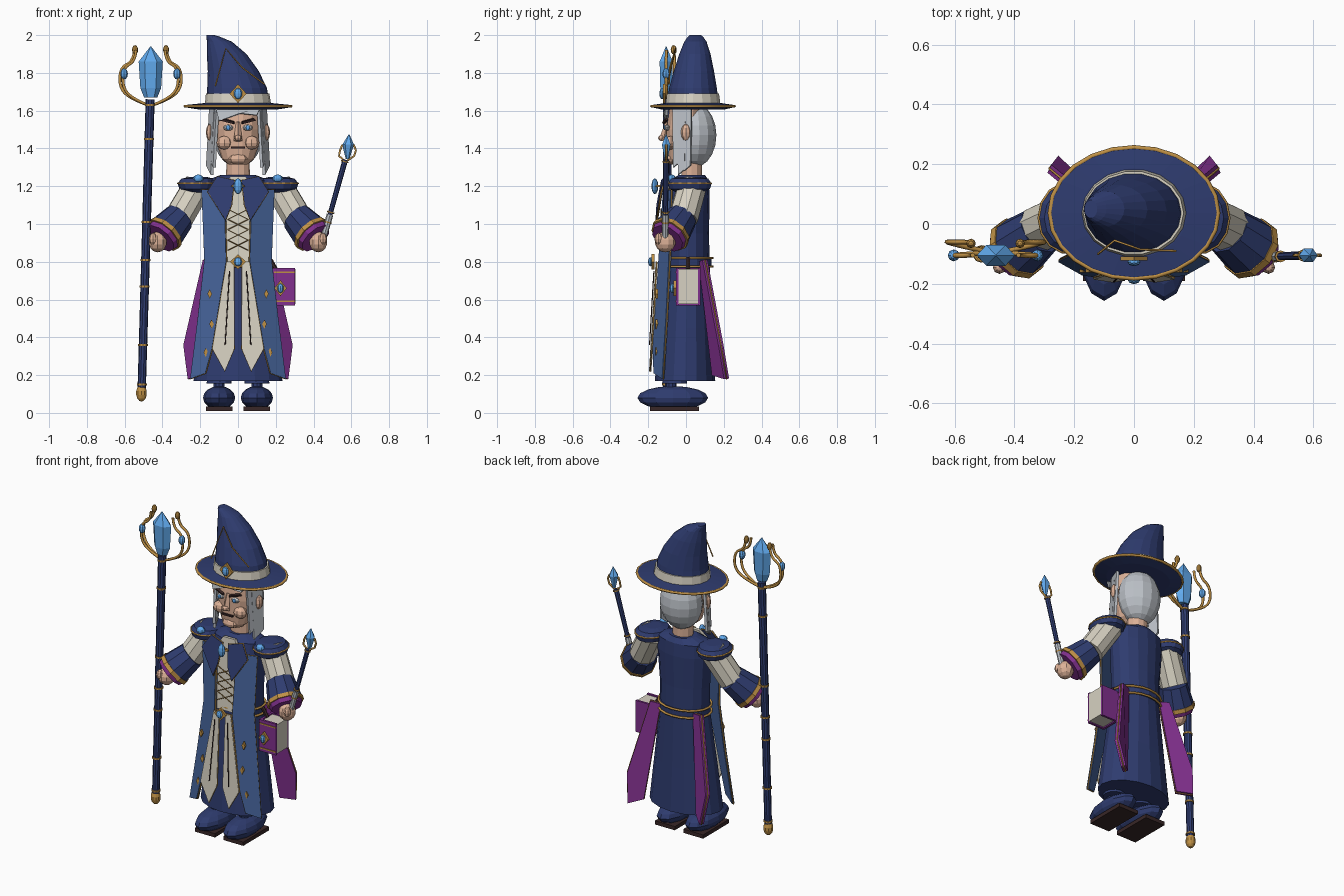
import bpy, bmesh, math
from mathutils import Vector, Matrix

COLORS = dict(navy=(.028, .045, .16), blue=(.06, .125, .32), gold=(.52, .28, .06),
              cream=(.68, .64, .54), purple=(.22, .03, .27), skin=(.72, .44, .31),
              hair=(.5, .53, .57), gem=(.12, .4, .85), brown=(.04, .02, .02), white=(.8, .8, .8))
MATS = {}
for key, c in COLORS.items():
    MATS[key] = bpy.data.materials.new(key)
    MATS[key].diffuse_color = (*c, 1)


def link(name, data, mat):
    data.materials.append(MATS[mat])
    ob = bpy.data.objects.new(name, data)
    bpy.context.collection.objects.link(ob)
    return ob


def finish(name, bm, mat):
    bmesh.ops.recalc_face_normals(bm, faces=bm.faces)
    me = bpy.data.meshes.new(name)
    bm.to_mesh(me)
    bm.free()
    return link(name, me, mat)


def loft(name, rings, mat, n=16):
    """Capped stack of horizontal ellipses: (x, y, z, rx, ry)."""
    bm = bmesh.new()
    loops = [[bm.verts.new((x + rx * math.cos(2 * math.pi * i / n), y + ry * math.sin(2 * math.pi * i / n), z))
              for i in range(n)] for x, y, z, rx, ry in rings]
    for a, b in zip(loops, loops[1:]):
        for i in range(n):
            bm.faces.new((a[i], a[(i + 1) % n], b[(i + 1) % n], b[i]))
    bm.faces.new(loops[0])
    bm.faces.new(loops[-1])
    return finish(name, bm, mat)


def rod(name, a, b, r1, r2, mat, n=10):
    a, b = Vector(a), Vector(b)
    d = b - a
    m = Matrix.Translation((a + b) / 2) @ d.to_track_quat('Z', 'Y').to_matrix().to_4x4()
    bm = bmesh.new()
    bmesh.ops.create_cone(bm, cap_ends=True, segments=n, radius1=r1, radius2=r2, depth=d.length, matrix=m)
    return finish(name, bm, mat)


def ball(name, c, r, mat, u=10, v=7):
    bm = bmesh.new()
    bmesh.ops.create_uvsphere(bm, u_segments=u, v_segments=v, radius=1,
                              matrix=Matrix.Translation(c) @ Matrix.Diagonal((*r, 1)))
    return finish(name, bm, mat)


def box(name, c, size, mat):
    bm = bmesh.new()
    bmesh.ops.create_cube(bm, size=1, matrix=Matrix.Translation(c) @ Matrix.Diagonal((*size, 1)))
    return finish(name, bm, mat)


def tube(name, pts, r, mat, closed=False, smooth=False):
    cu = bpy.data.curves.new(name, 'CURVE')
    cu.dimensions, cu.bevel_depth, cu.bevel_resolution = '3D', r, 1
    cu.resolution_u, cu.use_fill_caps = 4, True
    sp = cu.splines.new('NURBS' if smooth else 'POLY')
    sp.points.add(len(pts) - 1)
    for p, co in zip(sp.points, pts):
        p.co = (*co, 1)
    sp.use_cyclic_u = closed
    if smooth:
        sp.order_u, sp.use_endpoint_u = 3, not closed
    return link(name, cu, mat)


def plate(name, pts, thick, mat, trim=0):
    bm = bmesh.new()
    bm.faces.new([bm.verts.new(p) for p in pts])
    ob = finish(name, bm, mat)
    mod = ob.modifiers.new('thickness', 'SOLIDIFY')
    mod.thickness, mod.offset = thick, 0
    if trim:
        tube(name + '_trim', pts, trim, 'gold', closed=True)


def hoop(name, c, rx, ry, r, mat, n=20):
    return tube(name, [(c[0] + rx * math.cos(2 * math.pi * i / n), c[1] + ry * math.sin(2 * math.pi * i / n), c[2])
                       for i in range(n)], r, mat, closed=True)


def brooch(name, c, w, h):
    x, y, z = c
    plate(name + '_setting', [(x - w, y, z), (x, y, z - h), (x + w, y, z), (x, y, z + h)], .014, 'gold')
    ball(name + '_gem', (x, y - .012, z), (w * .5, .014, h * .6), 'gem', 8, 6)


# robe, torso and belt
loft('robe_skirt', [(0, -.005, .17, .235, .16), (0, 0, .45, .2, .14), (0, .01, .8, .155, .115)], 'navy')
loft('coat_torso', [(0, .01, .78, .155, .115), (0, .01, .95, .16, .112), (0, .015, 1.15, .175, .11),
                    (0, .02, 1.23, .17, .1), (0, .03, 1.26, .09, .07)], 'navy')
for z in (.775, .82):
    hoop('belt_cord', (0, .01, z), .165, .13, .007, 'gold')
loft('belt', [(0, .01, .775, .16, .124), (0, .01, .82, .16, .124)], 'navy')
plate('shirt_front', [(-.07, -.115, .8), (.07, -.115, .8), (.075, -.1, 1.2), (.04, -.08, 1.25),
                      (-.04, -.08, 1.25), (-.075, -.1, 1.2)], .02, 'cream')
for i in range(4):
    z = .86 + i * .055
    for s in (-1, 1):
        tube('lacing', [(-.055 * s, -.132, z), (.055 * s, -.132, z + .055)], .0025, 'gold')

# mirrored clothing panels
for s in (-1, 1):
    plate('coat_front', [(.07 * s, -.115, 1.18), (.19 * s, -.075, 1.18), (.175 * s, -.085, .81), (.21 * s, -.1, .5),
                         (.25 * s, -.12, .18), (.17 * s, -.165, .21), (.135 * s, -.17, .34), (.06 * s, -.14, .8)],
          .016, 'blue', .004)
    plate('lapel', [(.11 * s, -.105, 1.25), (.16 * s, -.13, 1.17), (.065 * s, -.155, 1.02), (.035 * s, -.15, 1.1),
                    (.02 * s, -.125, 1.23)], .014, 'navy', .0045)
    plate('tabard_strip', [(.022 * s, -.155, .8), (.06 * s, -.155, .8), (.135 * s, -.18, .34), (.07 * s, -.19, .22),
                           (.02 * s, -.18, .34)], .012, 'cream', .003)
    tube('tabard_seam', [(.045 * s, -.17, .75), (.068 * s, -.193, .36)], .003, 'brown')
    plate('coat_tail', [(.12 * s, .08, .8), (.18 * s, .1, .81), (.283 * s, .185, .36), (.26 * s, .215, .18),
                        (.19 * s, .15, .2)], .03, 'purple', .004)
    for x, z in ((.17, .32), (.14, .47), (.15, .63)):
        plate('coat_stud', [(s * x - .012, -.155, z), (s * x, -.155, z - .025), (s * x + .012, -.155, z),
                            (s * x, -.155, z + .025)], .014, 'gold')

    # shoulders, sleeves and hands
    loft('shoulder_pad', [(.225 * s, .02, 1.165, .05, .07), (.22 * s, .02, 1.185, .09, .11),
                          (.22 * s, .02, 1.215, .1, .118), (.215 * s, .02, 1.24, .085, .1),
                          (.21 * s, .02, 1.25, .04, .05)], 'navy', 14)
    hoop('shoulder_trim', (.22 * s, .02, 1.215), .098, .116, .005, 'gold', 14)
    ball('shoulder_gem', (.21 * s, -.075, 1.24), (.028, .022, .022), 'gem', 8, 6)
    rod('upper_sleeve', (.21 * s, .035, 1.21), (.315 * s, -.015, 1.03), .078, .08, 'cream')
    d = Vector((.09 * s, -.07, -.1)).normalized()
    cuff = Vector((.388 * s, -.08, .95))
    rod('forearm_sleeve', cuff - d * .13, cuff, .084, .104, 'navy')
    rod('cuff_band', cuff - d * .01, cuff + d * .015, .107, .109, 'gold')
    rod('sleeve_lining', cuff + d * .01, cuff + d * .04, .1, .092, 'purple')
    ball('hand', (.425 * s, -.11, .905), (.05, .055, .055), 'skin')
    ball('thumb', (.45 * s, -.145, .92), (.022, .022, .032), 'skin', 8, 6)

    # shoes
    ball('shoe', (.1 * s, -.07, .08), (.085, .187, .062), 'navy', 12, 8)
    box('sole', (.1 * s, -.06, .021), (.14, .26, .024), 'brown')
    rod('ankle', (.1 * s, -.08, .1), (.1 * s, -.08, .16), .03, .03, 'navy', 10)
    rod('boot_shaft', (.1 * s, -.06, .155), (.1 * s, -.06, .19), .066, .064, 'navy', 12)

    # face details and hair locks
    ball('ear', (.148 * s, 0, 1.485), (.022, .027, .045), 'skin', 8, 6)
    ball('cheek', (.072 * s, -.08, 1.43), (.042, .035, .036), 'skin', 8, 6)
    ball('eye', (.052 * s, -.1, 1.51), (.027, .014, .016), 'white', 8, 6)
    ball('iris', (.052 * s, -.113, 1.51), (.012, .006, .013), 'gem', 8, 6)
    plate('eyebrow', [(.02 * s, -.115, 1.53), (.095 * s, -.1, 1.55), (.085 * s, -.105, 1.56),
                      (.022 * s, -.12, 1.542)], .014, 'brown')
    for x, y, z in ((.125, -.05, 1.3), (.138, -.025, 1.26), (.148, .005, 1.28)):
        plate('hair_lock', [(s * (x - .018), y - .02, 1.61), (s * (x - .002), y + .025, 1.61),
                            (s * (x + .014), y + .02, z + .03), (s * x, y - .015, z)], .016, 'hair')

# head
loft('neck', [(0, .03, 1.2, .065, .055), (0, .03, 1.36, .06, .055)], 'skin', 12)
loft('face', [(0, -.03, 1.315, .05, .045), (0, -.025, 1.345, .085, .07), (0, -.015, 1.41, .108, .088),
              (0, -.01, 1.5, .118, .095), (0, 0, 1.61, .115, .09)], 'skin', 14)
ball('hair_back', (0, .045, 1.47), (.132, .116, .17), 'hair', 14, 10)
rod('nose', (0, -.12, 1.44), (0, -.1, 1.54), .024, .01, 'skin', 4)
ball('nose_tip', (0, -.128, 1.455), (.02, .02, .016), 'skin', 8, 6)
box('mouth', (0, -.106, 1.405), (.075, .014, .01), 'brown')
ball('chin', (0, -.075, 1.345), (.055, .035, .03), 'skin', 8, 6)
plate('fringe', [(-.12, -.1, 1.62), (.12, -.1, 1.62), (.1, -.105, 1.575), (.01, -.115, 1.585), (-.1, -.105, 1.545)],
      .016, 'hair')

# pointed hat
HY = .037
loft('hat_brim', [(0, HY, 1.605, .2, .16), (0, HY, 1.618, .28, .218), (0, HY, 1.63, .28, .218),
                  (0, HY, 1.64, .18, .15)], 'navy', 24)
hoop('brim_trim', (0, HY, 1.624), .281, .219, .008, 'gold', 24)
loft('hat_cone', [(0, HY, 1.62, .17, .142), (-.005, HY, 1.72, .158, .128), (-.025, HY + .005, 1.81, .135, .108),
                  (-.06, HY + .01, 1.9, .105, .084), (-.098, .05, 1.965, .066, .06), (-.13, .05, 1.99, .038, .042),
                  (-.145, .05, 2.0, .022, .03)], 'navy', 18)
loft('hat_band', [(0, HY, 1.637, .175, .147), (-.002, HY, 1.69, .168, .14)], 'cream', 18)
brooch('hat', (0, -.115, 1.69), .045, .05)
tube('hat_stitching', [(-.12, -.1, 1.73), (-.065, -.055, 1.93), (.02, -.085, 1.83), (.14, -.09, 1.74)], .004, 'gold')
brooch('buckle', (0, -.175, .8), .042, .04)
hoop('collar_setting', (0, -.145, 1.2), .03, .012, .006, 'gold', 10)
ball('collar_gem', (0, -.165, 1.2), (.024, .018, .042), 'gem', 8, 6)

# book at the hip
for y in (-.045, .07):
    box('book_cover', (.247, y, .668), (.112, .014, .2), 'purple')
box('book_pages', (.252, .012, .668), (.105, .105, .185), 'cream')
box('book_spine', (.192, .012, .668), (.014, .125, .2), 'purple')
for z in (.59, .745):
    box('book_band', (.247, -.053, z), (.112, .006, .008), 'gold')
brooch('book', (.225, -.06, .66), .033, .042)
rod('book_strap', (.2, .01, .76), (.165, .01, .82), .012, .012, 'brown', 6)

# staff with caged crystal
base, top = Vector((-.51, -.1, .12)), Vector((-.465, -.1, 1.66))
rod('staff', base, top, .022, .024, 'navy', 10)
for z in (.15, .36, .67, .81, 1.01, 1.45, 1.63):
    p = base.lerp(top, (z - .12) / 1.54)
    rod('staff_ring', p - Vector((0, 0, .005)), p + Vector((0, 0, .005)), .028, .028, 'gold', 10)
ball('staff_finial', (-.511, -.1, .105), (.03, .03, .045), 'gold')
loft('staff_crystal', [(-.462, -.105, 1.67, .035, .025), (-.462, -.105, 1.72, .055, .036),
                       (-.462, -.105, 1.86, .064, .04), (-.462, -.105, 1.94, .002, .002)], 'gem', 6)
for s in (-1, 1):
    for k, dy in ((1, .035), (.9, -.01)):
        tube('crystal_cage', [(-.463 + s * x * k, -.095 + dy * f, z) for x, f, z in
                              ((.015, 0, 1.63), (.1, .5, 1.66), (.165, 1, 1.72), (.16, 1, 1.83), (.09, 1, 1.86),
                               (.085, .9, 1.92))], .008, 'gold', smooth=True)
    ball('cage_tip', (-.463 + .082 * s, -.065, 1.922), (.016, .016, .025), 'gold', 8, 6)
    ball('cage_gem', (-.463 + .14 * s, -.105, 1.795), (.02, .02, .03), 'gem', 8, 6)

# wand
a, b = Vector((.445, -.11, .9)), Vector((.568, -.105, 1.34))
rod('wand', a, b, .012, .015, 'navy', 8)
rod('wand_grip', a, a.lerp(b, .34), .016, .018, 'hair', 8)
for t in (.24, .36, .97):
    rod('wand_ring', a.lerp(b, t), a.lerp(b, t + .015), .02, .02, 'gold', 8)
loft('wand_crystal', [(.58, -.105, 1.345, .01, .01), (.583, -.105, 1.42, .031, .026), (.588, -.105, 1.475, .002, .002)],
     'gem', 6)
for s in (-1, 1):
    tube('wand_prong', [(.57, -.105, 1.33), (.575 + .04 * s, -.105, 1.36), (.582 + .042 * s, -.105, 1.39),
                        (.583 + .03 * s, -.105, 1.42)], .006, 'gold')
